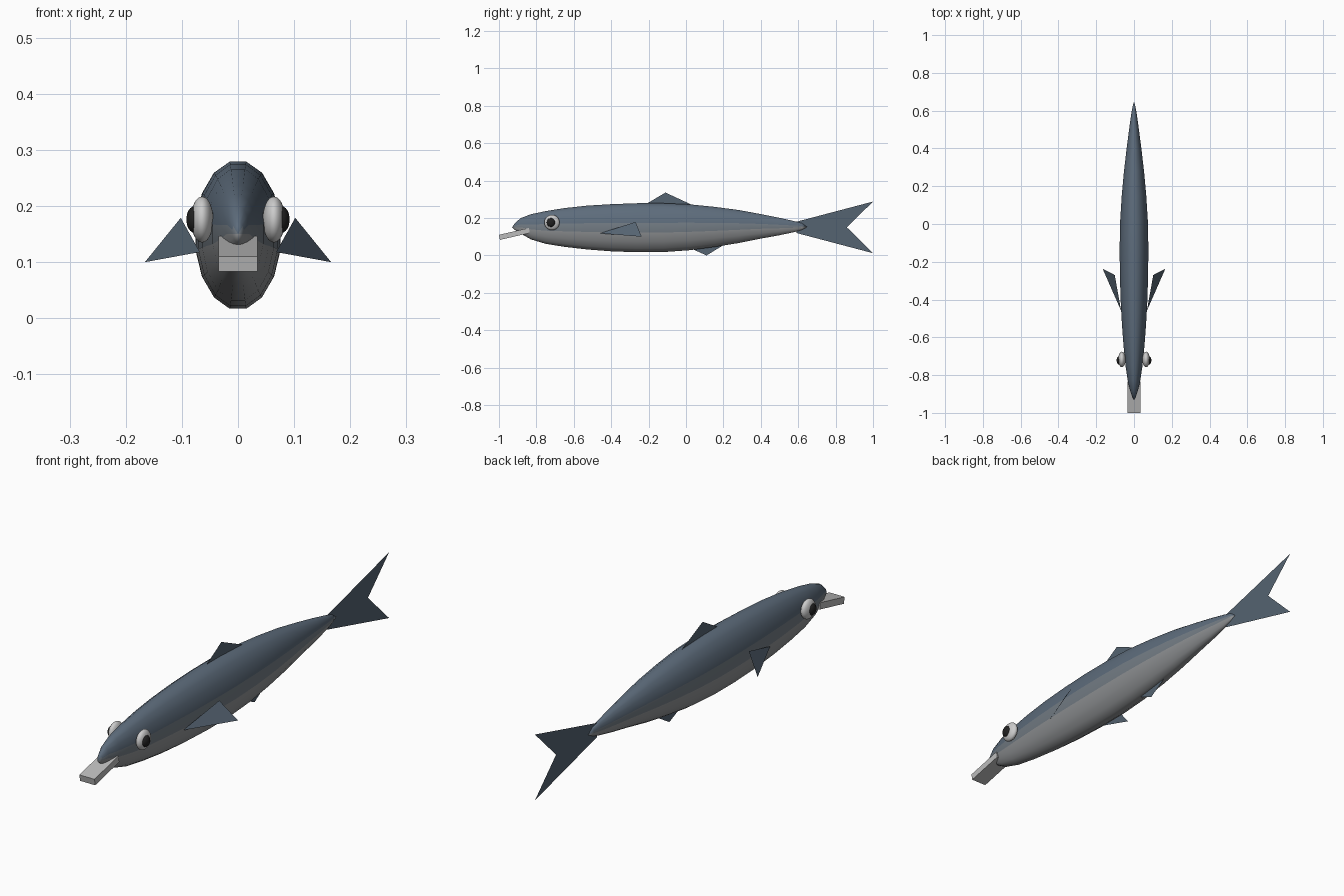
import bpy, bmesh, math

if "Cube" in bpy.data.objects:
    bpy.data.objects.remove(bpy.data.objects["Cube"])


def material(name, color):
    m = bpy.data.materials.new(name)
    m.diffuse_color = (*color, 1)
    m.use_nodes = True
    m.node_tree.nodes["Principled BSDF"].inputs["Base Color"].default_value = m.diffuse_color
    return m


BACK = material("back_blue", (0.11, 0.15, 0.20))
FLANK = material("flank_grey", (0.17, 0.20, 0.23))
BELLY = material("belly_grey", (0.27, 0.28, 0.29))
FIN = material("fin_slate", (0.09, 0.125, 0.165))
WHITE = material("eye_white", (0.75, 0.74, 0.72))
BLACK = material("pupil_black", (0.015, 0.015, 0.015))
CLEAR = material("lip_grey", (0.5, 0.5, 0.5))


def mesh_object(name, verts, faces, mats):
    me = bpy.data.meshes.new(name)
    me.from_pydata(verts, [], faces)
    for m in mats:
        me.materials.append(m)
    ob = bpy.data.objects.new(name, me)
    bpy.context.collection.objects.link(ob)
    return ob


# Body: 16-sided rings (y, half width, top z, bottom z) between two end points
rings = [
    (-0.915, 0.010, 0.172, 0.136), (-0.885, 0.020, 0.199, 0.118),
    (-0.83, 0.033, 0.220, 0.086), (-0.75, 0.045, 0.237, 0.062),
    (-0.65, 0.055, 0.253, 0.046), (-0.53, 0.064, 0.266, 0.032),
    (-0.40, 0.071, 0.274, 0.022), (-0.26, 0.075, 0.279, 0.017),
    (-0.12, 0.076, 0.279, 0.018), (0.02, 0.073, 0.273, 0.028),
    (0.15, 0.065, 0.260, 0.045), (0.28, 0.053, 0.243, 0.066),
    (0.40, 0.039, 0.221, 0.090), (0.50, 0.026, 0.201, 0.108),
    (0.58, 0.015, 0.183, 0.125), (0.62, 0.008, 0.172, 0.137),
]
N = 16
grow = 1 / math.cos(math.pi / N)
verts, faces = [], []
for y, w, top, bot in rings:
    for i in range(N):
        a = 2 * math.pi * (i + 0.5) / N
        verts.append((w * grow * math.sin(a), y,
                      (top + bot) / 2 + (top - bot) / 2 * grow * math.cos(a)))
for r in range(len(rings) - 1):
    for i in range(N):
        j = (i + 1) % N
        faces.append((r * N + i, r * N + j, (r + 1) * N + j, (r + 1) * N + i))
nose, tip = len(verts), len(verts) + 1
verts += [(0, -0.93, 0.15), (0, 0.648, 0.152)]
last = (len(rings) - 1) * N
for i in range(N):
    j = (i + 1) % N
    faces += [(nose, j, i), (tip, last + i, last + j)]
body = mesh_object("body", verts, faces, [BACK, FLANK, BELLY])
bm = bmesh.new()
bm.from_mesh(body.data)
bmesh.ops.recalc_face_normals(bm, faces=bm.faces)
for f in bm.faces:
    f.smooth = True
    # colour bands follow the ring angle
    c = f.calc_center_median()
    mid = sorted(rings, key=lambda q: abs(q[0] - c.y))[0]
    t = (c.z - mid[3]) / (mid[2] - mid[3])
    f.material_index = 0 if t > 0.6 else 1 if t > 0.4 else 2
bm.to_mesh(body.data)
bm.free()

# Flat fins on the centre line, given as (y, z)
def centre_fin(name, pts, faces):
    mesh_object(name, [(0, y, z) for y, z in pts], faces, [FIN])


centre_fin("dorsal_fin", [(-0.23, 0.265), (-0.11, 0.336), (0.05, 0.262)], [(0, 1, 2)])
centre_fin("anal_fin", [(0.02, 0.04), (0.11, 0.0), (0.20, 0.055)], [(0, 1, 2)])
centre_fin("tail_fin",
           [(0.59, 0.18), (1.0, 0.288), (0.86, 0.15), (1.0, 0.012), (0.59, 0.12), (0.59, 0.15)],
           [(0, 1, 2, 5), (5, 2, 3, 4)])


def ball(name, loc, scale, mat):
    bpy.ops.mesh.primitive_uv_sphere_add(segments=24, ring_count=16, radius=1, location=loc)
    ob = bpy.context.object
    ob.name = name
    ob.scale = scale
    ob.data.materials.append(mat)
    bpy.ops.object.shade_smooth()


# Side fins and eyes, mirrored
for side, s in (("right", 1), ("left", -1)):
    mesh_object(side + "_side_fin",
                [(s * 0.068, -0.46, 0.118), (s * 0.102, -0.27, 0.179), (s * 0.166, -0.237, 0.1)],
                [(0, 1, 2)], [FIN])
    ball(side + "_eye", (s * 0.064, -0.717, 0.176), (0.020, 0.041, 0.041), WHITE)
    ball(side + "_pupil", (s * 0.077, -0.722, 0.176), (0.015, 0.023, 0.024), BLACK)

# Sloped diving lip under the nose
section = [(-0.995, 0.083), (-1.0, 0.110), (-0.84, 0.147), (-0.835, 0.120)]
verts = [(x, y, z) for x in (-0.035, 0.035) for y, z in section]
faces = [(0, 1, 2, 3), (7, 6, 5, 4)] + [
    (i, i + 4, (i + 1) % 4 + 4, (i + 1) % 4) for i in range(4)]
lip = mesh_object("diving_lip", verts, faces, [CLEAR])
bm = bmesh.new()
bm.from_mesh(lip.data)
bmesh.ops.recalc_face_normals(bm, faces=bm.faces)
bm.to_mesh(lip.data)
bm.free()
